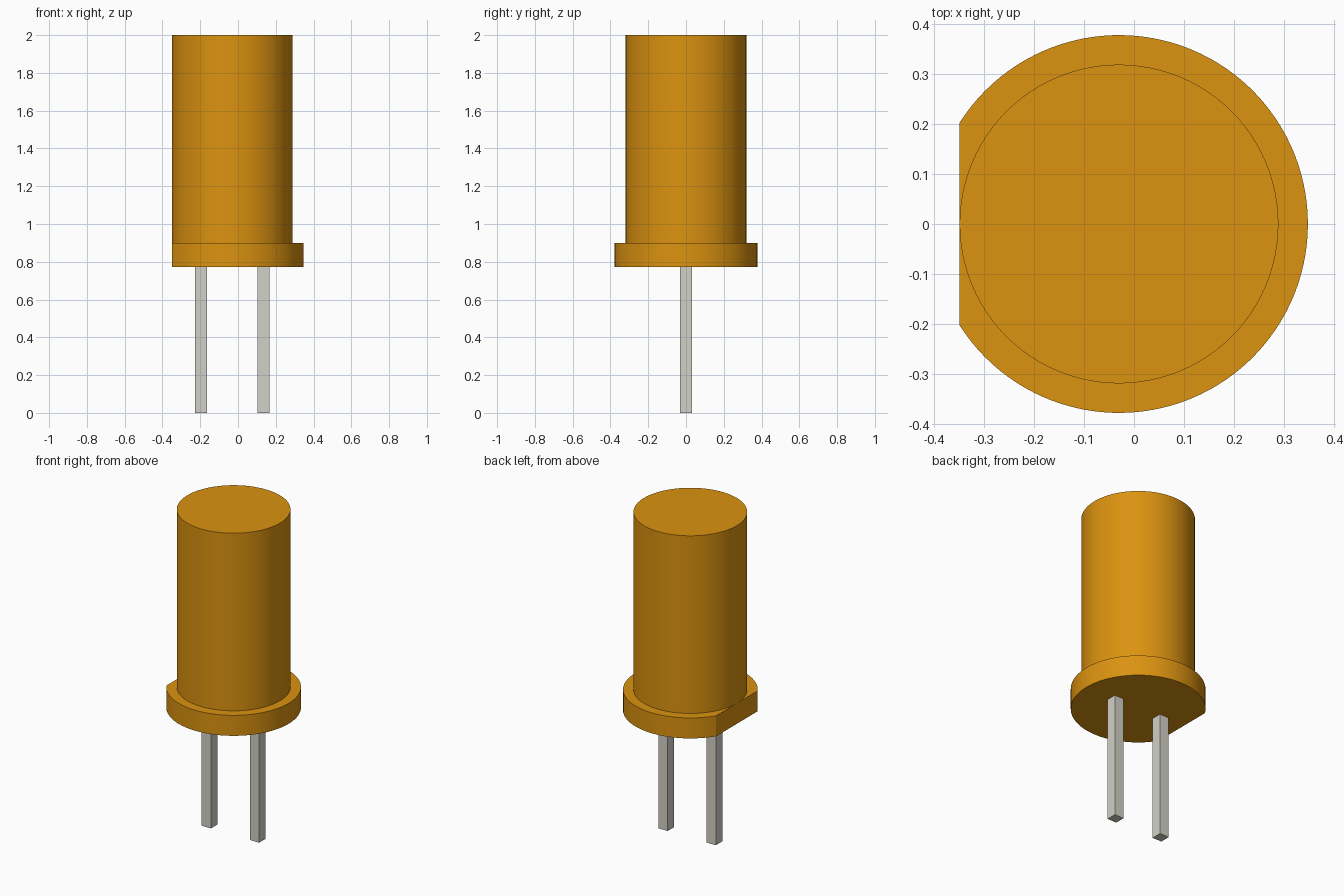
import bpy, bmesh, math

if "Cube" in bpy.data.objects:
    bpy.data.objects.remove(bpy.data.objects["Cube"], do_unlink=True)

AXIS_X = -0.03        # centre line of the round body
BODY_R = 0.319
FLANGE_R = 0.378
FLAT_X = -0.349       # flat side of the flange
FLANGE_Z0, FLANGE_Z1 = 0.773, 0.9
SEGMENTS = 96


def material(name, color):
    m = bpy.data.materials.new(name)
    m.use_nodes = True
    m.diffuse_color = color
    m.node_tree.nodes["Principled BSDF"].inputs["Base Color"].default_value = color
    return m


def prism(name, outline, z0, z1, mat, smooth=False):
    """Extrude a closed outline straight up from z0 to z1."""
    bm = bmesh.new()
    base = bm.faces.new([bm.verts.new((x, y, z0)) for x, y in outline])
    top = bmesh.ops.extrude_face_region(bm, geom=[base], use_keep_orig=True)["geom"]
    bmesh.ops.translate(bm, vec=(0, 0, z1 - z0),
                        verts=[v for v in top if isinstance(v, bmesh.types.BMVert)])
    bmesh.ops.recalc_face_normals(bm, faces=bm.faces)
    mesh = bpy.data.meshes.new(name)
    bm.to_mesh(mesh)
    bm.free()
    mesh.materials.append(mat)
    obj = bpy.data.objects.new(name, mesh)
    bpy.context.collection.objects.link(obj)
    if smooth:
        bpy.ops.object.select_all(action='DESELECT')
        obj.select_set(True)
        bpy.context.view_layer.objects.active = obj
        bpy.ops.object.shade_smooth_by_angle(angle=math.radians(30))
    return obj


def arc(radius, start, end, count):
    return [(AXIS_X + radius * math.cos(a), radius * math.sin(a))
            for a in (start + (end - start) * i / count for i in range(count + 1))]


amber = material("amber plastic", (0.711, 0.290, 0.0051, 1))
metal = material("pin metal", (0.645, 0.638, 0.572, 1))

# Round flat-topped body, sunk slightly into the flange
prism("body", arc(BODY_R, 0, 2 * math.pi, SEGMENTS)[:-1], FLANGE_Z1 - 0.02, 2.0, amber, True)

# Flange: circle cut off by a straight chord on one side
half = math.acos((FLAT_X - AXIS_X) / FLANGE_R)
prism("flange", arc(FLANGE_R, -half, half, SEGMENTS), FLANGE_Z0, FLANGE_Z1, amber, True)

# Two square leads
W = 0.032
for name, dx in (("right_lead", -0.165), ("left_lead", 0.165)):
    cx = AXIS_X + dx
    prism(name, [(cx - W, -W), (cx + W, -W), (cx + W, W), (cx - W, W)],
          0.0, FLANGE_Z0 + 0.02, metal)
